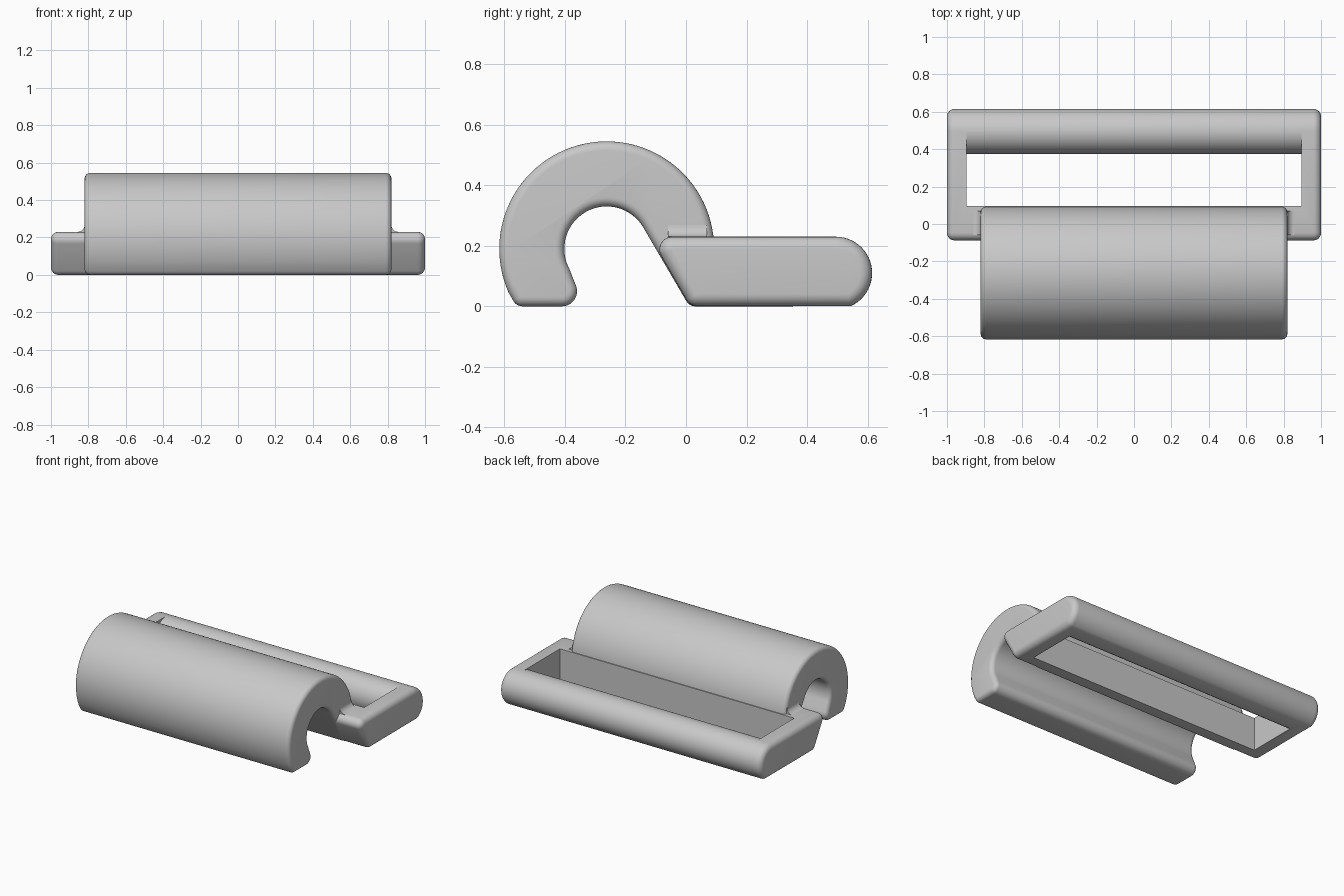
import bpy, bmesh, math
from mathutils import Vector

cube = bpy.data.objects.get("Cube")
if cube:
    bpy.data.objects.remove(cube)

grey = bpy.data.materials.new("plain_grey")
grey.use_nodes = True
colour = (0.58, 0.58, 0.58, 1)
grey.diffuse_color = colour
grey.node_tree.nodes["Principled BSDF"].inputs["Base Color"].default_value = colour


def arc(cy, cz, r, start, end, steps):
    angles = [math.radians(start + (end - start) * i / steps) for i in range(steps + 1)]
    return [Vector((cy + r * math.cos(a), cz + r * math.sin(a))) for a in angles]


def fillet(before, corner, after, r, steps=6):
    """Rounded corner between two straight directions."""
    c = Vector(corner)
    u = (Vector(before) - c).normalized()
    v = (Vector(after) - c).normalized()
    half = math.acos(u.dot(v)) / 2
    centre = c + (u + v).normalized() * (r / math.sin(half))
    a = c + u * (r / math.tan(half)) - centre
    b = c + v * (r / math.tan(half)) - centre
    start = math.degrees(math.atan2(a.y, a.x))
    turn = math.degrees(math.atan2(a.x * b.y - a.y * b.x, a.dot(b)))
    return arc(centre.x, centre.y, r, start, start + turn, steps)


def inset(points, d):
    """Move every side of a counter-clockwise outline inward by d."""
    result = []
    for i, p in enumerate(points):
        e1 = (p - points[i - 1]).normalized()
        e2 = (points[(i + 1) % len(points)] - p).normalized()
        n1, n2 = Vector((-e1.y, e1.x)), Vector((-e2.y, e2.x))
        result.append(p + (n1 + n2) * (d / (1 + n1.dot(n2))))
    return result


def prism(name, points, half, r=0, steps=6):
    """Extrude a (y, z) outline along x, with rounded end rims."""
    area = sum(points[i - 1].x * p.y - points[i - 1].y * p.x for i, p in enumerate(points))
    if area < 0:
        points = points[::-1]
    stations = [(half, 0)]
    if r:
        angles = [math.pi / 2 * i / steps for i in range(steps + 1)]
        stations = [(half - r + r * math.sin(a), r * (1 - math.cos(a))) for a in angles]
    stations = [(-x, d) for x, d in reversed(stations)] + stations
    bm = bmesh.new()
    rings = [[bm.verts.new((x, p.x, p.y)) for p in inset(points, d)] for x, d in stations]
    n = len(points)
    for a, b in zip(rings, rings[1:]):
        for i in range(n):
            j = (i + 1) % n
            bm.faces.new((a[i], a[j], b[j], b[i]))
    bm.faces.new(rings[0])
    bm.faces.new(rings[-1][::-1])
    bmesh.ops.recalc_face_normals(bm, faces=bm.faces)
    mesh = bpy.data.meshes.new(name)
    bm.to_mesh(mesh)
    bm.free()
    mesh.materials.append(grey)
    ob = bpy.data.objects.new(name, mesh)
    bpy.context.collection.objects.link(ob)
    return ob


def smooth(ob):
    bpy.ops.object.select_all(action='DESELECT')
    ob.select_set(True)
    bpy.context.view_layer.objects.active = ob
    bpy.ops.object.shade_smooth_by_angle(angle=math.radians(32))


# Curved hook: outer arc, foot, slanted throat, inner arc and rounded lip
cy, cz = -0.262, 0.19
hook_outline = (
    fillet((-0.4, 0), (-0.562, 0), (-0.6, 0.08), 0.035)
    + arc(cy, cz, 0.355, 204, 0, 56)
    + [Vector((0.093, 0))]
    + fillet((0.09, 0), (0.011, 0), (-0.139, 0.26), 0.035)
    + arc(cy, cz, 0.14, 30, 208, 32)
    + arc(-0.41, 0.05, 0.05, 28, -90, 12))
hook = prism("hook", hook_outline, 0.82, 0.03)
smooth(hook)

# Frame: slanted front edge and a round back bar
slant_low, slant_high = (0.014, 0), (-0.119, 0.23)
bar_y, bar_z, bar_r = 0.495, 0.11, 0.12
frame_outline = (
    fillet(slant_high, slant_low, (0.5, 0), 0.042)
    + arc(bar_y, bar_z, bar_r, -66, 90, 24)
    + fillet((0.4, 0.23), slant_high, slant_low, 0.042))
frame = prism("frame", frame_outline, 1.0, 0.04)

# Slot cut through the frame, leaving the bar rounded on its inner side
slot_outline = (
    [Vector((0.097, -0.1)), Vector((0.097, 0.4)), Vector((bar_y, 0.4))]
    + arc(bar_y, bar_z, bar_r, 90, 246, 24)
    + [Vector((0.446, -0.1))])
slot = prism("slot_cutter", slot_outline, 0.895)
cut = frame.modifiers.new("slot", 'BOOLEAN')
cut.operation = 'DIFFERENCE'
cut.solver = 'EXACT'
cut.object = slot
bpy.context.view_layer.objects.active = frame
frame.select_set(True)
bpy.ops.object.modifier_apply(modifier=cut.name)
bpy.data.objects.remove(slot)
smooth(frame)

# Concave fillets where the hook ends meet the frame arms
blend = [Vector((0.8, 0.27)), Vector((0.8, 0.22)), Vector((0.858, 0.22))]
blend += arc(0.858, 0.268, 0.038, -90, -180, 8)
for side, name in ((-1, "left_blend"), (1, "right_blend")):
    ob = prism(name, blend, 0.065)
    ob.rotation_euler.z = side * math.pi / 2
    ob.location.y = 0.005
    smooth(ob)
